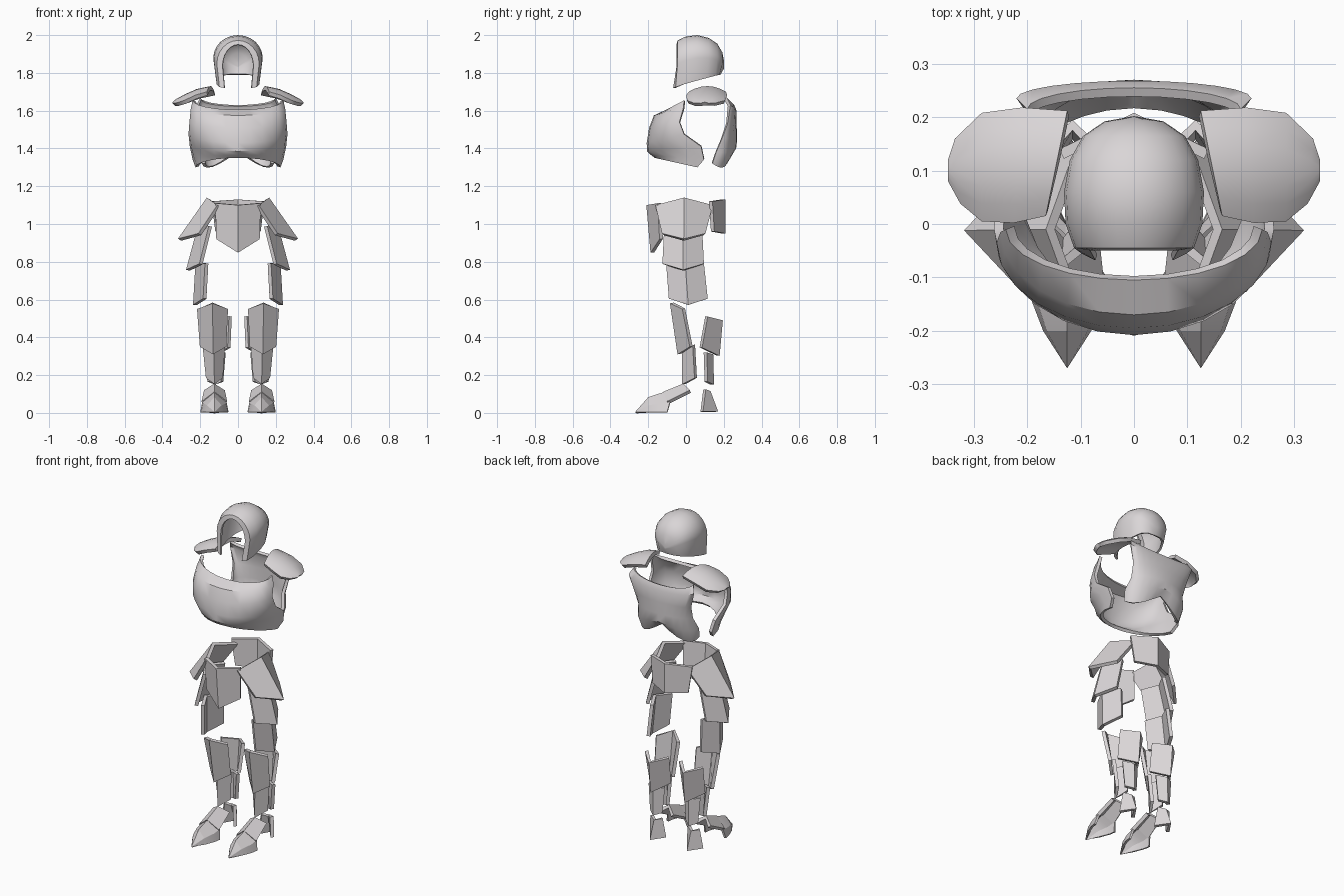
import bpy
import bmesh
from math import sin, cos, pi
from mathutils import Vector

default_cube = bpy.data.objects.get("Cube")
if default_cube:
    bpy.data.objects.remove(default_cube)

steel = bpy.data.materials.new("pale_steel")
steel.use_nodes = True
steel_color = (0.70, 0.67, 0.68, 1)
steel.diffuse_color = steel_color
steel.node_tree.nodes["Principled BSDF"].inputs["Base Color"].default_value = steel_color

FRONT, BACK, SIDE, UP = Vector((0, -1, 0)), Vector((0, 1, 0)), Vector((1, 0, 0)), Vector((0, 0, 1))


def plate(name, rows, outward, thickness=0.02, mirrored=False, angle=30):
    """Skin rows of points, thicken the sheet inward and optionally mirror it."""
    bm = bmesh.new()
    grid = [[bm.verts.new(point) for point in row] for row in rows]
    for upper, lower in zip(grid, grid[1:]):
        for i in range(len(upper) - 1):
            bm.faces.new((upper[i], upper[i + 1], lower[i + 1], lower[i]))
    bmesh.ops.remove_doubles(bm, verts=bm.verts, dist=0.0005)
    bm.normal_update()
    facing = sum(face.normal.dot(outward) * face.calc_area() for face in bm.faces)
    if facing < 0:
        bmesh.ops.reverse_faces(bm, faces=bm.faces)
    mesh = bpy.data.meshes.new(name)
    bm.to_mesh(mesh)
    bm.free()
    mesh.materials.append(steel)
    obj = bpy.data.objects.new(name, mesh)
    bpy.context.collection.objects.link(obj)
    solid = obj.modifiers.new("thickness", 'SOLIDIFY')
    solid.thickness = thickness
    solid.offset = -1
    if mirrored:
        obj.modifiers.new("mirror", 'MIRROR').use_mirror_merge = False
    bpy.ops.object.select_all(action='DESELECT')
    bpy.context.view_layer.objects.active = obj
    obj.select_set(True)
    bpy.ops.object.convert(target='MESH')
    bpy.ops.object.shade_smooth_by_angle(angle=angle * pi / 180)
    return obj


def ridged(name, outward, rows, mirrored=True, thickness=0.02):
    """Plate with a central crease; row: centre, half width, ridge and edge depth, ridge and edge height."""
    sections = []
    for centre, half, ridge, edge, ridge_z, edge_z in rows:
        across = [(centre - half, edge, edge_z), (centre, ridge, ridge_z), (centre + half, edge, edge_z)]
        if outward == SIDE:
            across = [(depth, along, z) for along, depth, z in across]
        sections.append(across)
    return plate(name, sections, outward, thickness, mirrored, angle=20)


def wrapped(name, outward, rows, columns=12):
    """Torso shell; row: half width, middle and side depth, middle and side height, lobe drop."""
    sections = []
    for width, mid_y, side_y, mid_z, side_z, drop in rows:
        section = []
        for i in range(columns + 1):
            u = 2 * i / columns - 1
            bend = 1 - cos(u * pi / 2)
            height = mid_z + (side_z - mid_z) * bend - drop * sin(pi * abs(u))
            section.append((width * sin(u * pi / 2), mid_y + (side_y - mid_y) * bend, height))
        sections.append(section)
    return plate(name, sections, outward, 0.018, angle=40)


# Helmet: arches swept from the face opening to the back of the skull
arches = []
for y, chin_y, width, top, bottom in (
        (-.05, -.068, .082, 1.95, 1.72), (-.045, -.055, .112, 1.972, 1.725),
        (0, -.01, .128, 1.993, 1.74), (.06, .05, .131, 2, 1.757),
        (.12, .11, .12, 1.985, 1.773), (.165, .155, .095, 1.955, 1.785),
        (.192, .178, .055, 1.91, 1.79), (.202, .182, 0, 1.86, 1.79)):
    spring = bottom + (top - bottom) * 0.5
    arch = [(-width * 0.88, chin_y, bottom)]
    for i in range(13):
        a = pi * i / 12
        arch.append((-width * cos(a), y, spring + (top - spring) * sin(a)))
    arch.append((width * 0.88, chin_y, bottom))
    arches.append(arch)
plate("helmet", arches, BACK + UP, 0.012, angle=45)

# Cuirass
wrapped("breastplate", FRONT, (
    (.24, -.105, -.01, 1.605, 1.655, 0),
    (.25, -.17, -.015, 1.575, 1.61, 0),
    (.257, -.195, -.035, 1.51, 1.54, 0),
    (.262, -.208, -.01, 1.43, 1.475, 0),
    (.255, -.207, .08, 1.385, 1.41, 0),
    (.24, -.185, .095, 1.365, 1.34, 0),
    (.225, -.165, .06, 1.35, 1.3, 0)))
wrapped("backplate", BACK, (
    (.2, .255, .215, 1.63, 1.67, 0),
    (.22, .268, .235, 1.6, 1.63, 0),
    (.19, .268, .22, 1.53, 1.53, 0),
    (.18, .27, .19, 1.46, 1.45, 0),
    (.2, .268, .16, 1.41, 1.38, .02),
    (.19, .23, .14, 1.38, 1.32, .06)))

# Shoulder pads: arched front to back, sloping outward
pad_rows = []
for front_x, back_x, front, back, z in (
        (.165, .125, .015, .212, 1.73), (.225, .21, .002, .218, 1.715),
        (.285, .285, .005, .208, 1.685), (.325, .335, .038, .16, 1.66),
        (.348, .348, .08, .12, 1.645)):
    pad_rows.append([(front_x + (back_x - front_x) * t, front + (back - front) * t,
                      z - (back - front) * 0.6 * (t - 0.5) ** 2)
                     for t in (i / 6 for i in range(7))])
plate("shoulder_pads", pad_rows, UP, 0.022, mirrored=True, angle=40)

# Hip skirt
ridged("front_skirt_plate", FRONT, (
    (0, .12, -.21, -.15, 1.1, 1.11), (0, .115, -.188, -.14, .848, .92)), mirrored=False)
ridged("back_skirt_plate", BACK, (
    (0, .14, .208, .14, 1.13, 1.12), (0, .12, .208, .15, .95, .96)), mirrored=False)
ridged("hip_plates", SIDE, (
    (-.01, .152, .165, .11, 1.14, 1.1), (-.012, .115, .318, .21, .922, .95)))

# Thigh guards
ridged("upper_thigh_plates", SIDE, (
    (-.015, .1, .21, .155, 1, .99), (-.015, .11, .275, .205, .758, .79)))
ridged("lower_thigh_plates", SIDE, (
    (-.005, .1, .225, .175, .8, .79), (.012, .103, .238, .185, .572, .605)))

# Leg guards
ridged("upper_shin_plates", FRONT, (
    (.135, .082, -.085, -.02, .58, .55), (.132, .07, -.045, .02, .31, .35)))
ridged("lower_shin_plates", FRONT, (
    (.128, .06, -.02, .035, .34, .36), (.125, .045, -.02, .045, .152, .185)))
ridged("upper_calf_plates", BACK, (
    (.115, .082, .195, .115, .49, .51), (.115, .075, .178, .085, .302, .345)))
ridged("lower_calf_plates", BACK, (
    (.12, .055, .145, .11, .31, .32), (.12, .042, .148, .115, .15, .165)))

# Feet
ridged("instep_plates", UP, (
    (.125, .055, -.015, .02, .155, .12), (.125, .068, -.12, -.1, .112, .06)))
ridged("heel_plates", BACK, (
    (.125, .042, .13, .105, .115, .125), (.125, .055, .17, .09, .008, .008)))
toe_rows = []
for half, top_y, top_z, mid_y, mid_z, foot_y in (
        (.075, -.115, .11, -.085, .06, -.1),
        (.07, -.16, .097, -.135, .05, -.135),
        (.045, -.2, .083, -.2, .04, -.2),
        (0, -.27, .004, -.27, .004, -.27)):
    centre = 0.125
    foot_z = 0.004
    toe_rows.append([(centre - half, foot_y, foot_z), (centre - half * 0.85, mid_y, mid_z),
                     (centre, top_y, top_z),
                     (centre + half * 0.85, mid_y, mid_z), (centre + half, foot_y, foot_z)])
plate("toe_caps", toe_rows, UP, 0.012, mirrored=True, angle=20)
